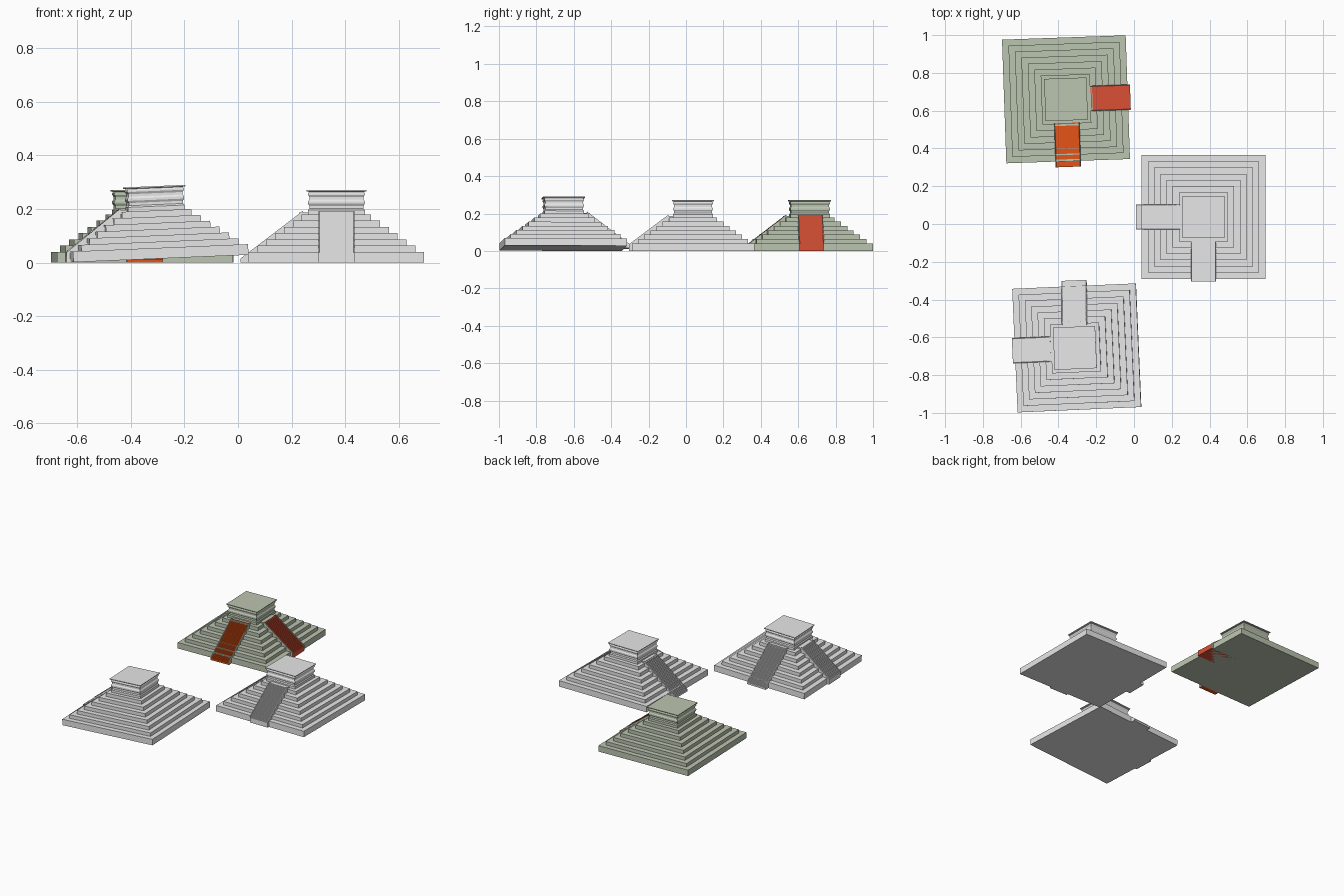
import bpy, bmesh, math
from mathutils import Matrix

if "Cube" in bpy.data.objects:
    bpy.data.objects.remove(bpy.data.objects["Cube"])


def material(name, rgb):
    m = bpy.data.materials.new(name)
    m.diffuse_color = (*rgb, 1)
    m.use_nodes = True
    m.node_tree.nodes["Principled BSDF"].inputs["Base Color"].default_value = m.diffuse_color
    return m


GREY = material("plain grey", (0.8, 0.8, 0.8))
GREEN = material("mossy green", (0.50, 0.56, 0.44))
RED = material("brick red", (0.70, 0.08, 0.035))
ORANGE = material("bright orange", (1.0, 0.11, 0.01))


def finish(bm, name, mat, matrix):
    bmesh.ops.recalc_face_normals(bm, faces=bm.faces)
    me = bpy.data.meshes.new(name)
    bm.to_mesh(me)
    bm.free()
    me.materials.append(mat)
    ob = bpy.data.objects.new(name, me)
    ob.matrix_world = matrix
    bpy.context.collection.objects.link(ob)
    return ob


def square_tower(name, profile, mat, matrix):
    """Stack square rings given as (half width, height), capped at both ends."""
    bm = bmesh.new()
    rings = [[bm.verts.new((sx * r, sy * r, z))
              for sx, sy in ((-1, -1), (1, -1), (1, 1), (-1, 1))] for r, z in profile]
    for a, b in zip(rings, rings[1:]):
        for i in range(4):
            j = (i + 1) % 4
            bm.faces.new((a[i], a[j], b[j], b[i]))
    bm.faces.new(rings[0][::-1])
    bm.faces.new(rings[-1])
    return finish(bm, name, mat, matrix)


def slab(name, outline, x0, x1, mat, matrix):
    """Extrude an outline of (distance from centre, height) sideways, facing -y."""
    bm = bmesh.new()
    a = [bm.verts.new((x0, -r, z)) for r, z in outline]
    b = [bm.verts.new((x1, -r, z)) for r, z in outline]
    n = len(outline)
    for i in range(n):
        j = (i + 1) % n
        bm.faces.new((a[i], a[j], b[j], b[i]))
    bm.faces.new(a)
    bm.faces.new(b[::-1])
    return finish(bm, name, mat, matrix)


# Stepped body: seven tiers
HALF, INSET, TIERS = 0.3275, 0.033, 7
body_profile = []
z = 0
for t in range(TIERS):
    r = HALF - INSET * t
    body_profile.append((r, z))
    z = 0.04 + t * 0.14 / (TIERS - 1)
    body_profile.append((r, z))

# Temple walls with bands and a thin overhanging roof
temple_profile = [(0.106, 0.178), (0.106, 0.196), (0.101, 0.202), (0.101, 0.212),
                  (0.106, 0.220), (0.106, 0.228), (0.101, 0.236), (0.101, 0.245),
                  (0.106, 0.253), (0.106, 0.258), (0.102, 0.264), (0.112, 0.266),
                  (0.112, 0.271)]


def staircase(prefix, r_out, z_out, r_in, mat, trim, matrix):
    steps, z_top, w = 40, 0.19, 0.065
    # Fine steps
    outline = [(r_in, 0.0), (r_out, 0.0)]
    for i in range(steps):
        ra = r_out + (r_in - r_out) * i / steps
        rb = r_out + (r_in - r_out) * (i + 1) / steps
        zz = z_out + (z_top - z_out) * i / (steps - 1)
        outline += [(ra, zz), (rb, zz)]
    slab(prefix + "_steps", outline, -w, w, mat, matrix)
    # Thin side rails
    rail = [(r_in, 0.0), (r_out, 0.0), (r_out, z_out + 0.003), (r_in, z_top + 0.003)]
    for side, x in (("left", -w - 0.002), ("right", w - 0.002)):
        slab(prefix + "_rail_" + side, rail, x, x + 0.004, trim, matrix)
    # Landing in front of the temple
    land = [(0.10, 0.17), (0.14, 0.17), (0.14, 0.187), (0.10, 0.187)]
    slab(prefix + "_landing", land, -w, w, trim, matrix)


def pyramid(name, place, stone, short_mat, long_mat):
    square_tower(name + "_body", body_profile, stone, place)
    square_tower(name + "_temple", temple_profile, stone, place)
    staircase(name + "_short_stair", 0.341, 0.034, 0.132, short_mat, stone, place)
    turn = Matrix.Rotation(math.radians(-90), 4, 'Z')
    staircase(name + "_long_stair", 0.358, 0.012, 0.125, long_mat, stone, place @ turn)


def placed(x, y, z, turn, tilt=0):
    return (Matrix.Translation((x, y, z)) @ Matrix.Rotation(math.radians(tilt), 4, 'Y')
            @ Matrix.Rotation(math.radians(turn), 4, 'Z'))


# Three pyramids: level grey, turned green, turned and tilted grey
pyramid("east_pyramid", placed(0.3675, 0.0375, 0, 0), GREY, GREY, GREY)
pyramid("north_pyramid", placed(-0.36, 0.66, 0, 92), GREEN, RED, ORANGE)
pyramid("south_pyramid", placed(-0.302, -0.656, 0.0145, -87.5, -2.4), GREY, GREY, GREY)
